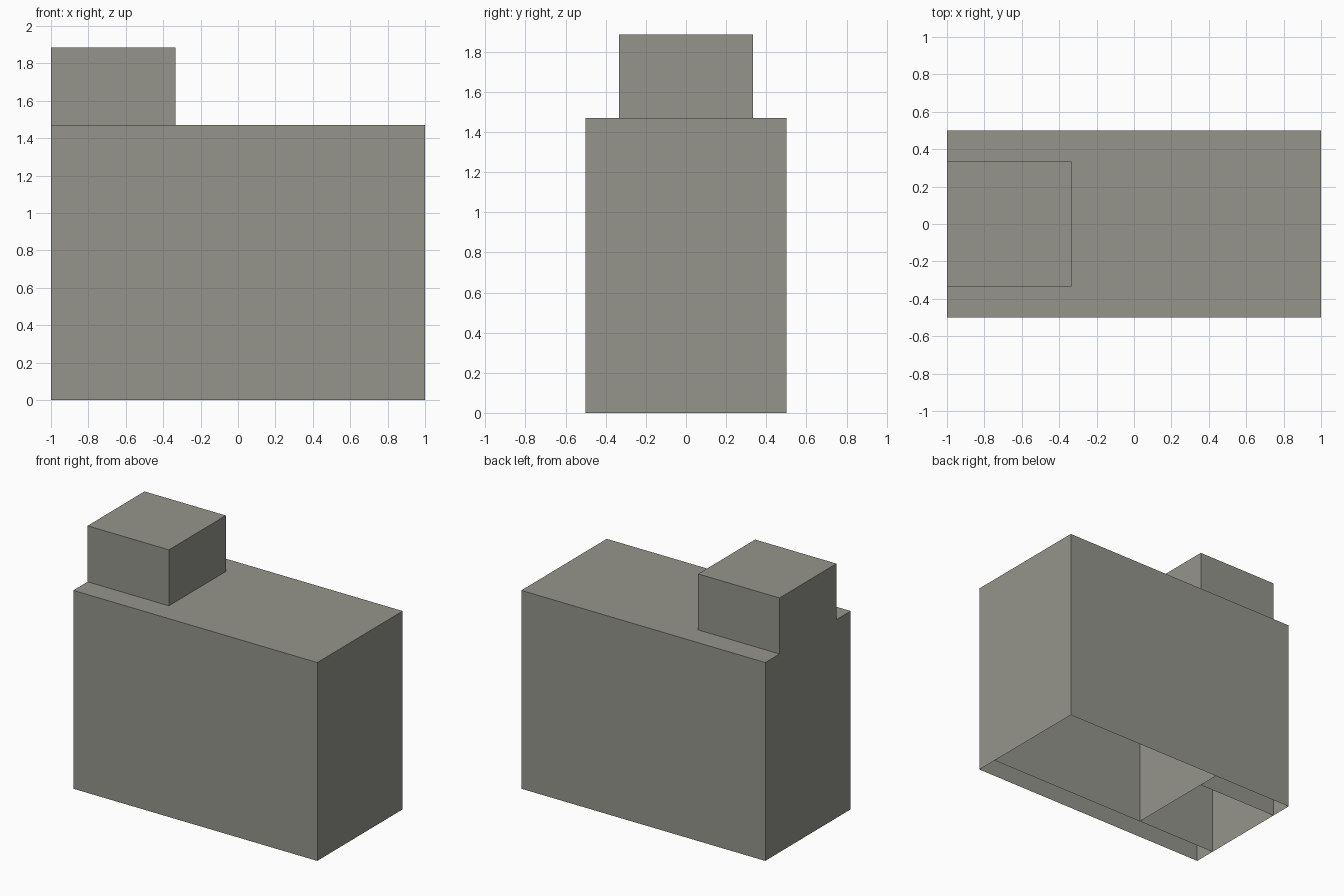
import bpy

cube = bpy.data.objects.get("Cube")
if cube:
    bpy.data.objects.remove(cube, do_unlink=True)

HALF_Y = 0.5
THIRD = 1 / 3
BODY_TOP = 1.47
TOTAL = 1.885

stone = bpy.data.materials.new("warm grey")
stone.use_nodes = True
colour = (0.30, 0.30, 0.26, 1)
stone.diffuse_color = colour
stone.node_tree.nodes["Principled BSDF"].inputs["Base Color"].default_value = colour


def make_walls(name, path, low, high, closed=False, lid=None):
    """Raise thin walls along a plan path, with an optional flat lid."""
    count = len(path)
    verts = [(x, y, z) for z in (low, high) for x, y in path]
    spans = count if closed else count - 1
    faces = []
    for i in range(spans):
        j = (i + 1) % count
        faces.append((i, j, count + j, count + i))
    if lid:
        faces.append(tuple(range(len(verts), len(verts) + len(lid))))
        verts += [(x, y, high) for x, y in lid]
    mesh = bpy.data.meshes.new(name)
    mesh.from_pydata(verts, [], faces)
    mesh.materials.append(stone)
    obj = bpy.data.objects.new(name, mesh)
    bpy.context.collection.objects.link(obj)
    return obj


def rectangle(x0, x1, half):
    return [(x0, -half), (x1, -half), (x1, half), (x0, half)]


# Hollow body, open below, its roof notched around the tower
body_plan = rectangle(-1, 1, HALF_Y)
tower_plan = rectangle(-1, -THIRD, THIRD)
make_walls("body_shell", body_plan, 0, BODY_TOP, closed=True,
           lid=body_plan + tower_plan[::-1])

# Small tower block on the roof
make_walls("tower", tower_plan, BODY_TOP, TOTAL, closed=True, lid=tower_plan)

# Thin partitions inside the body
make_walls("long_partition", [(1, -THIRD), (-1, -THIRD)], 0, BODY_TOP)
make_walls("cross_partition", [(-THIRD, -THIRD), (-THIRD, HALF_Y)], 0, BODY_TOP)
make_walls("short_partition", [(-THIRD, THIRD), (-1, THIRD)], 0, BODY_TOP)
